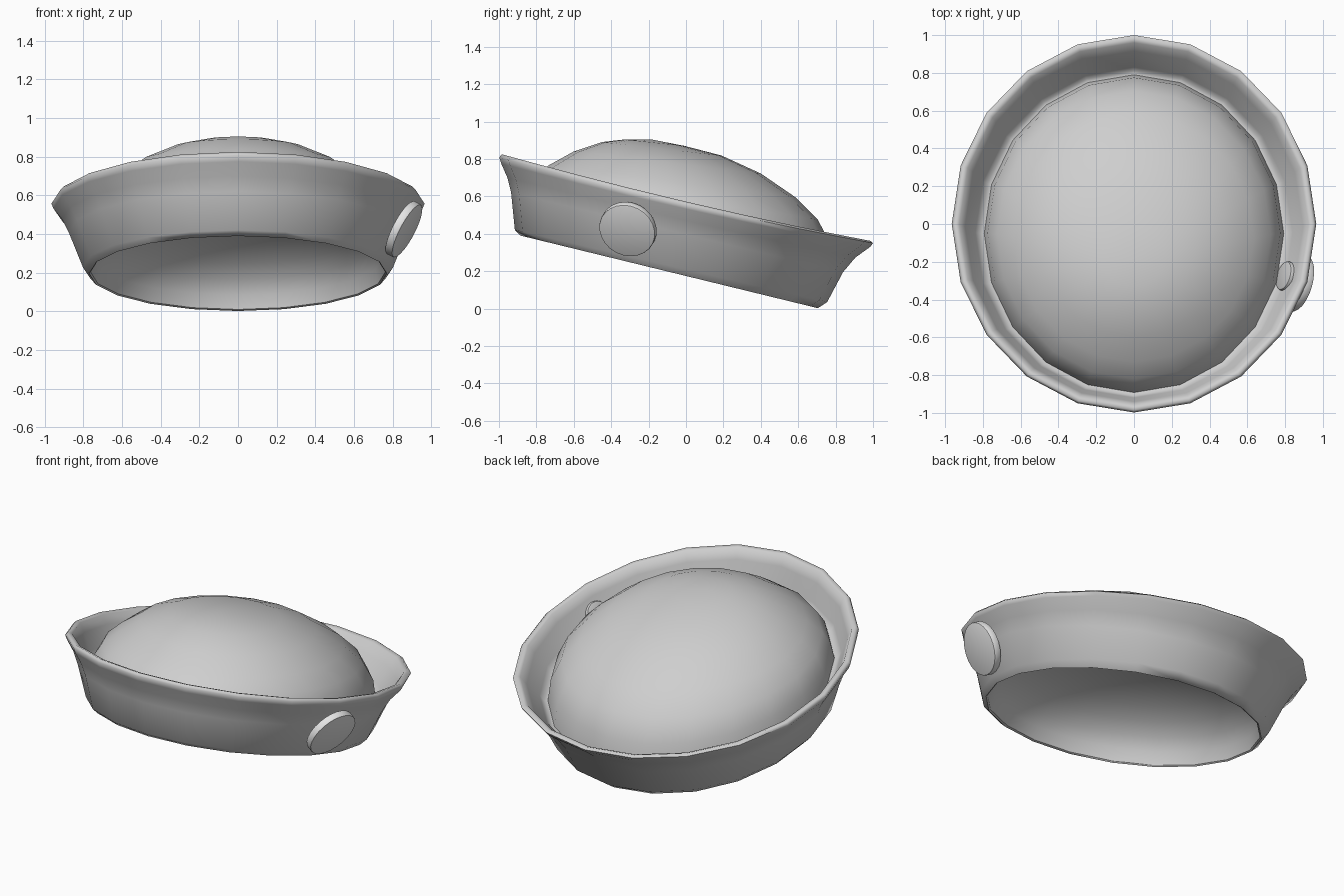
import bpy, bmesh, math
from mathutils import Vector

if "Cube" in bpy.data.objects:
    bpy.data.objects.remove(bpy.data.objects["Cube"])

SIDES = 20


def flat(name, value):
    mat = bpy.data.materials.new(name)
    mat.diffuse_color = (value, value, value, 1)
    mat.use_nodes = True
    mat.node_tree.nodes["Principled BSDF"].inputs["Base Color"].default_value = mat.diffuse_color
    return mat


cloth = flat("cloth grey", 0.62)
pale = flat("button pale grey", 0.78)


def finish(bm, name, angle, mat, flip=False):
    bmesh.ops.recalc_face_normals(bm, faces=bm.faces)
    if flip:
        bmesh.ops.reverse_faces(bm, faces=bm.faces)
    mesh = bpy.data.meshes.new(name)
    bm.to_mesh(mesh)
    bm.free()
    mesh.materials.append(mat)
    ob = bpy.data.objects.new(name, mesh)
    bpy.context.collection.objects.link(ob)
    bpy.ops.object.select_all(action='DESELECT')
    ob.select_set(True)
    bpy.context.view_layer.objects.active = ob
    bpy.ops.object.shade_smooth_by_angle(angle=math.radians(angle))
    return ob


def loft(name, rings, apex=None, flip=False):
    """Skin tilted rings: (front y, front z, back y, back z, half width, side sag)."""
    bm = bmesh.new()
    loops = []
    for fy, fz, by, bz, rx, sag in rings:
        loop = []
        for i in range(SIDES):
            a = 2 * math.pi * i / SIDES
            c, s = math.cos(a), math.sin(a)
            loop.append(bm.verts.new((rx * s,
                                      (fy + by) / 2 + (by - fy) / 2 * c,
                                      (fz + bz) / 2 + (bz - fz) / 2 * c - sag * s * s)))
        loops.append(loop)
    for lo, hi in zip(loops, loops[1:]):
        for i in range(SIDES):
            j = (i + 1) % SIDES
            bm.faces.new((lo[i], lo[j], hi[j], hi[i]))
    if apex:
        tip = bm.verts.new(apex)
        for i in range(SIDES):
            bm.faces.new((loops[-1][i], loops[-1][(i + 1) % SIDES], tip))
    return finish(bm, name, 75, cloth, flip)


# Upturned brim: bottom lip, outer wall, rolled rim, inner wall, gutter
loft("brim", [
    (-0.874, 0.396, 0.695, 0.010, 0.762, 0),
    (-0.885, 0.390, 0.705, 0.002, 0.770, 0),
    (-0.915, 0.420, 0.755, 0.035, 0.802, 0),
    (-0.935, 0.620, 0.840, 0.195, 0.875, 0),
    (-0.955, 0.700, 0.905, 0.272, 0.910, 0.01),
    (-0.988, 0.775, 0.985, 0.330, 0.955, 0.02),
    (-0.998, 0.808, 1.000, 0.350, 0.965, 0.022),
    (-0.985, 0.825, 0.985, 0.362, 0.950, 0.022),
    (-0.960, 0.815, 0.960, 0.355, 0.925, 0.02),
    (-0.940, 0.750, 0.915, 0.300, 0.895, 0.01),
    (-0.920, 0.630, 0.830, 0.220, 0.840, 0),
    (-0.910, 0.595, 0.810, 0.188, 0.815, 0),
    (-0.892, 0.585, 0.790, 0.190, 0.793, 0),
])

# Domed crown rising out of the gutter
loft("crown", [
    (-0.892, 0.585, 0.790, 0.190, 0.793, 0),
    (-0.870, 0.650, 0.775, 0.340, 0.775, 0),
    (-0.820, 0.712, 0.705, 0.475, 0.725, 0),
    (-0.730, 0.768, 0.585, 0.595, 0.635, 0),
    (-0.600, 0.840, 0.400, 0.722, 0.500, 0),
    (-0.450, 0.890, 0.190, 0.818, 0.325, 0),
    (-0.330, 0.904, -0.010, 0.870, 0.170, 0),
], apex=(0, -0.18, 0.903))

# Lining: shallow hollow rising from the lip
DEPTH, STEPS = 0.38, 8
lining = []
for k in range(STEPS):
    a = math.pi / 2 * k / STEPS
    r, t = math.cos(a), DEPTH * math.sin(a)
    cy, cz = -0.09 + 0.237 * t, 0.203 + 0.971 * t
    lining.append((cy - 0.784 * r, cz + 0.193 * r, cy + 0.784 * r, cz - 0.193 * r, 0.762 * r, 0))
loft("lining", lining, apex=(0, -0.09 + 0.237 * DEPTH, 0.203 + 0.971 * DEPTH), flip=True)


def disc(name, centre, radius, depth, bevel, mat):
    """Bevelled disc lying against the sloping side of the brim."""
    bm = bmesh.new()
    bmesh.ops.create_cone(bm, cap_ends=True, segments=24, radius1=radius,
                          radius2=radius, depth=depth)
    rims = [e for e in bm.edges if abs(e.verts[0].co.z - e.verts[1].co.z) < 1e-5]
    bmesh.ops.bevel(bm, geom=rims, offset=bevel, segments=2, affect='EDGES', profile=0.5)
    ob = finish(bm, name, 35, mat)
    ob.rotation_euler = Vector((0.86, -0.25, -0.45)).to_track_quat('Z', 'Y').to_euler()
    ob.location = centre
    return ob


# Side button and its backing inside the brim
disc("button", (0.858, -0.31, 0.425), 0.155, 0.045, 0.008, pale)
disc("button_back", (0.808, -0.278, 0.485), 0.08, 0.045, 0.012, cloth)
